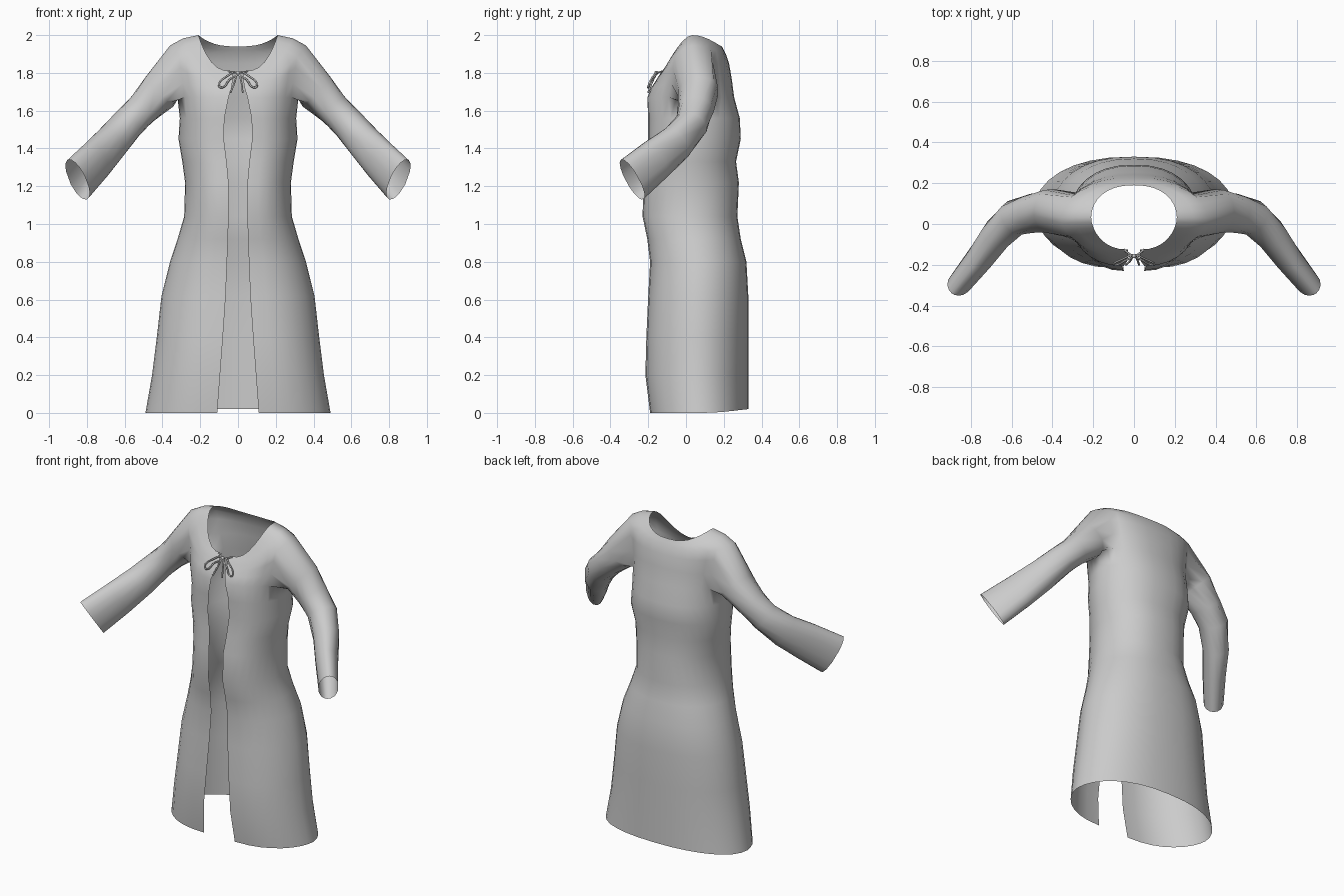
import bpy, bmesh
from math import sin, cos, pi, atan2
from mathutils import Vector

cube = bpy.data.objects.get("Cube")
if cube:
    bpy.data.objects.remove(cube)

cloth = bpy.data.materials.new("grey_cloth")
cloth.use_nodes = True
cloth.diffuse_color = (0.6, 0.6, 0.6, 1)
cloth.node_tree.nodes["Principled BSDF"].inputs["Base Color"].default_value = (0.6, 0.6, 0.6, 1)

COLS = 16                 # columns from front opening round to centre back
ARM_A, ARM_B = 5, 11      # columns cut out for the armhole

# Skirt and torso: height, half opening, half width, front y, back y
LOWER = [(0.0, .11, .49, -.19, .33), (.2, .095, .455, -.215, .33),
         (.4, .08, .43, -.21, .33), (.62, .065, .405, -.2, .33),
         (.8, .058, .36, -.19, .32), (.92, .053, .32, -.205, .29),
         (1.04, .05, .285, -.23, .272), (1.22, .05, .28, -.225, .28),
         (1.33, .06, .295, -.205, .265), (1.45, .075, .315, -.2, .29),
         (1.56, .072, .308, -.2, .285), (1.67, .05, .32, -.205, .255)]
# Yoke: front, side and back heights, then half opening, half width, front y, back y
YOKE = [(1.72, 1.76, 1.77, .035, .335, -.185, .242),
        (1.75, 1.87, 1.85, .03, .35, -.165, .228),
        (1.775, 1.945, 1.895, .03, .36, -.15, .213),
        (1.795, 1.983, 1.92, .03, .29, -.137, .2),
        (1.81, 2.0, 1.94, .03, .21, -.125, .19)]
# Sleeve rings: centre, half thickness, half height
SLEEVE = [((.415, .065, 1.70), .11, .108), ((.505, .052, 1.61), .097, .088),
          ((.585, .03, 1.53), .09, .087), ((.67, -.05, 1.43), .08, .1),
          ((.75, -.16, 1.34), .07, .115), ((.85, -.285, 1.235), .06, .127)]


def body_point(row, c):
    zf, zs, zb, o, w, yf, yb = row
    a = pi * c / COLS
    s, k = max(sin(a), 0), cos(a)
    mid = (yf + yb) / 2
    start, z0 = (o, zf) if k > 0 else (0, zb)
    x = 0 if c == COLS else start + (w - start) * s ** .85
    depth = abs(k) ** (1.15 if k > 0 else 1)
    y = mid - depth * (mid - yf) if k > 0 else mid + depth * (yb - mid)
    return Vector((x, y, z0 + (zs - z0) * s ** 2.4))


bm = bmesh.new()

# Body half, leaving the armhole open
rows = [(z, z, z + (.02 if z == 0 else 0), o, w, f, b) for z, o, w, f, b in LOWER] + YOKE
grid = [[bm.verts.new(body_point(r, c)) for c in range(COLS + 1)] for r in rows]
pit = len(LOWER) - 1
top = pit + 3
for r in range(len(rows) - 1):
    for c in range(COLS):
        if not (pit <= r < top and ARM_A <= c < ARM_B):
            bm.faces.new((grid[r][c], grid[r][c + 1], grid[r + 1][c + 1], grid[r + 1][c]))

# Sleeve grown out of the armhole edge
loop = grid[pit][ARM_A:ARM_B + 1] + [grid[r][ARM_B] for r in range(pit + 1, top)]
loop += grid[top][ARM_A:ARM_B + 1][::-1] + [grid[r][ARM_A] for r in range(top - 1, pit, -1)]
centre = sum((v.co for v in loop), Vector()) / len(loop)
angles = [atan2((v.co.z - centre.z) / .14, (v.co.y - centre.y) / .11) for v in loop]
path = [centre] + [Vector(p) for p, ru, rv in SLEEVE]
for i, (p, ru, rv) in enumerate(SLEEVE, 1):
    d = (path[min(i + 1, len(path) - 1)] - path[i - 1]).normalized()
    u = Vector((-d.y, d.x, 0)).normalized()
    v = d.cross(u)
    ring = [bm.verts.new(path[i] + u * (ru * cos(a)) + v * (rv * sin(a))) for a in angles]
    n = len(ring)
    for j in range(n):
        bm.faces.new((loop[j], loop[(j + 1) % n], ring[(j + 1) % n], ring[j]))
    loop = ring
for f in bm.faces:
    f.smooth = True

# Remove leftover vertices inside the armhole
bmesh.ops.delete(bm, geom=[v for v in bm.verts if not v.link_faces], context='VERTS')
mesh = bpy.data.meshes.new("robe")
bm.to_mesh(mesh)
bm.free()
mesh.materials.append(cloth)
robe = bpy.data.objects.new("robe", mesh)
bpy.context.collection.objects.link(robe)
mirror = robe.modifiers.new("mirror", 'MIRROR')
mirror.merge_threshold = .001


def cord(name, points, closed=False):
    curve = bpy.data.curves.new(name, 'CURVE')
    curve.dimensions = '3D'
    curve.bevel_depth = .005
    curve.bevel_resolution = 1
    curve.resolution_u = 4
    spline = curve.splines.new('BEZIER')
    spline.bezier_points.add(len(points) - 1)
    for bp, p in zip(spline.bezier_points, points):
        bp.co = p
        bp.handle_left_type = bp.handle_right_type = 'AUTO'
    spline.use_cyclic_u = closed
    curve.materials.append(cloth)
    bpy.context.collection.objects.link(bpy.data.objects.new(name, curve))


# Tie cord: bar across the neck, two loops and two tails
cord("tie_bar", [(-.05, -.125, 1.808), (0, -.155, 1.8), (.05, -.125, 1.808)])
for side, s in (("left", 1), ("right", -1)):
    cord(side + "_bow_loop", [(s * .005, -.155, 1.8), (s * .055, -.172, 1.785),
                              (s * .1, -.2, 1.73), (s * .085, -.2, 1.722),
                              (s * .045, -.18, 1.765)], True)
    cord(side + "_bow_tail", [(s * .005, -.155, 1.8), (s * .018, -.18, 1.75),
                              (s * (.025 if s > 0 else .04), -.2, 1.695)])
bpy.ops.mesh.primitive_uv_sphere_add(segments=10, ring_count=6, radius=.011, location=(0, -.157, 1.8))
knot = bpy.context.object
knot.name = "bow_knot"
knot.data.materials.append(cloth)
bpy.ops.object.shade_smooth()
